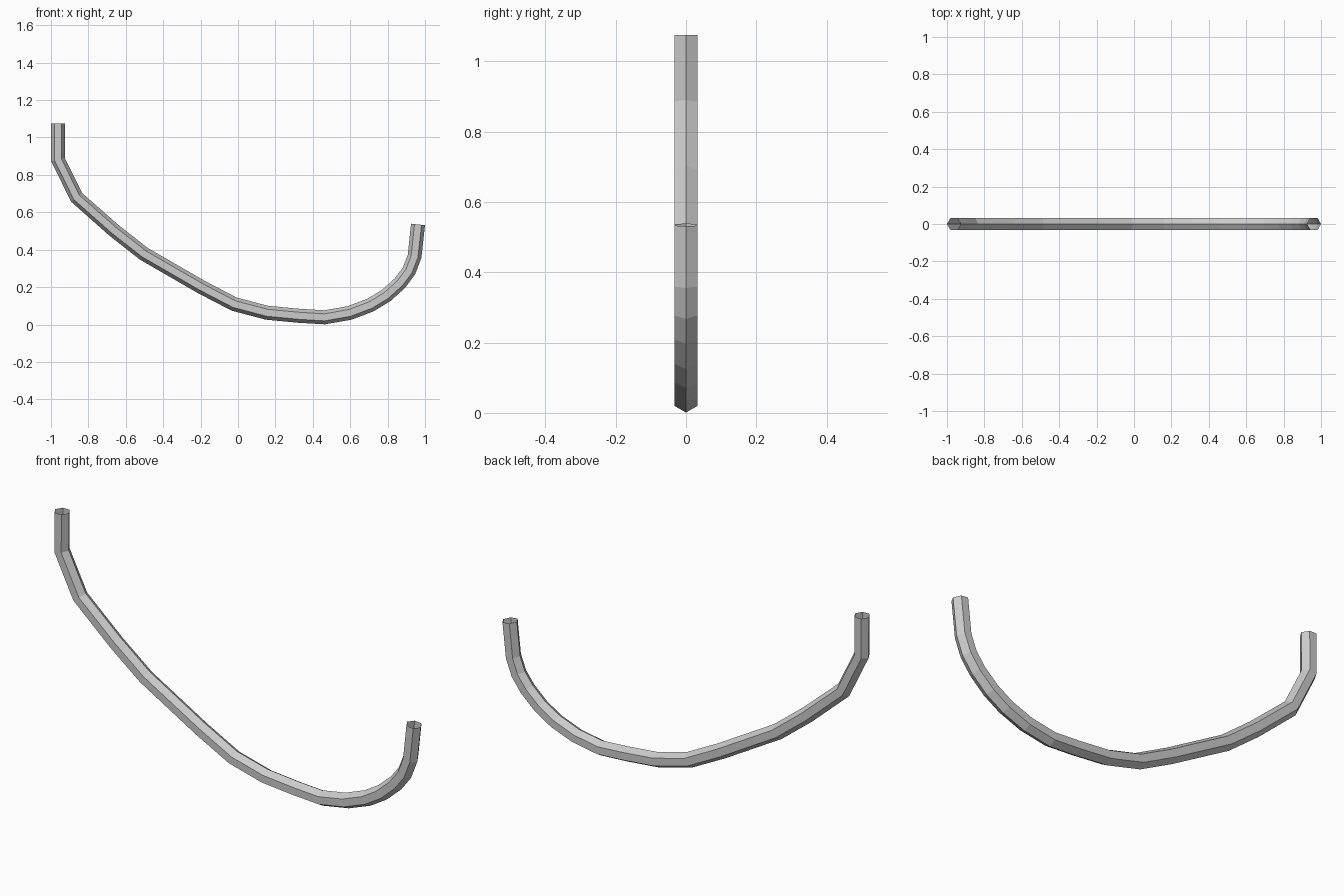
import bpy, bmesh, math
from mathutils import Vector

if "Cube" in bpy.data.objects:
    bpy.data.objects.remove(bpy.data.objects["Cube"])

RADIUS = 0.0375
SIDES = 6
# Centre line of the bent tube, in the XZ plane
PATH = [(-0.9625, 1.075), (-0.9625, 0.882), (-0.863, 0.68), (-0.665, 0.505),
        (-0.503, 0.378), (-0.195, 0.20), (-0.02, 0.109), (0.155, 0.063),
        (0.323, 0.047), (0.462, 0.0385), (0.597, 0.062), (0.708, 0.104),
        (0.792, 0.155), (0.866, 0.222), (0.914, 0.286), (0.944, 0.364),
        (0.9625, 0.535)]


def hex_tube(name, path, radius, sides):
    """Open tube with a ring of vertices square to the path at each point."""
    pts = [Vector((x, 0, z)) for x, z in path]
    side = Vector((0, 1, 0))
    bm = bmesh.new()
    rings = []
    for i, p in enumerate(pts):
        t = Vector()
        if i > 0:
            t += (p - pts[i - 1]).normalized()
        if i < len(pts) - 1:
            t += (pts[i + 1] - p).normalized()
        n = t.normalized().cross(side)
        ring = []
        for k in range(sides):
            a = 2 * math.pi * k / sides
            ring.append(bm.verts.new(p + radius * (n * math.cos(a) + side * math.sin(a))))
        rings.append(ring)
    for r0, r1 in zip(rings, rings[1:]):
        for k in range(sides):
            j = (k + 1) % sides
            bm.faces.new((r0[k], r0[j], r1[j], r1[k]))
    bmesh.ops.recalc_face_normals(bm, faces=bm.faces)
    mesh = bpy.data.meshes.new(name)
    bm.to_mesh(mesh)
    bm.free()
    obj = bpy.data.objects.new(name, mesh)
    bpy.context.collection.objects.link(obj)
    return obj


# Curved six-sided tube, open at both ends
hex_tube("bent_tube", PATH, RADIUS, SIDES)
